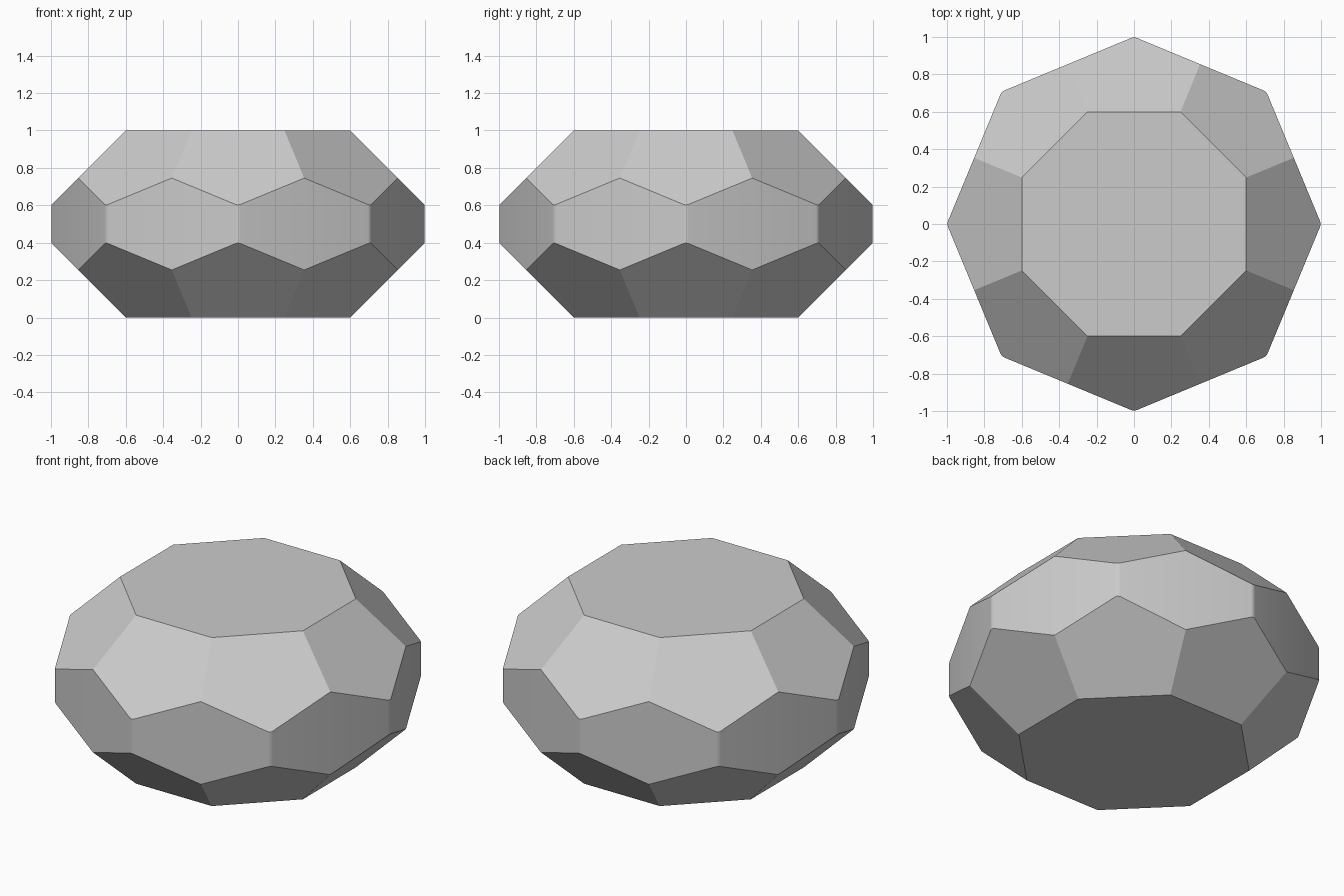
import bpy, bmesh, math
from mathutils import Vector

cube = bpy.data.objects.get("Cube")
if cube:
    bpy.data.objects.remove(cube, do_unlink=True)

SIDES = 8
HEIGHT = 1.0
CUT = 0.6            # how far out the flat top reaches

stone = bpy.data.materials.new("grey stone")
stone.use_nodes = True
grey = (0.6, 0.6, 0.6, 1)
stone.diffuse_color = grey
stone.node_tree.nodes["Principled BSDF"].inputs["Base Color"].default_value = grey

# Octagonal drum with corners on the axes
bm = bmesh.new()
bmesh.ops.create_cone(bm, cap_ends=True, segments=SIDES, radius1=1.001,
                      radius2=1.001, depth=HEIGHT)
bmesh.ops.translate(bm, verts=bm.verts, vec=(0, 0, HEIGHT / 2))

# Slightly rounded upright edges
upright = [e for e in bm.edges if abs(e.verts[0].co.z - e.verts[1].co.z) > 0.5]
bmesh.ops.bevel(bm, geom=upright, offset=0.015, segments=3, profile=0.5,
                affect='EDGES')

# Slice a sloping facet off every corner, above and below
for i in range(SIDES):
    a = math.tau * i / SIDES
    for up, level in ((1, HEIGHT), (-1, 0)):
        normal = Vector((math.cos(a), math.sin(a), up))
        point = Vector((CUT * math.cos(a), CUT * math.sin(a), level))
        bmesh.ops.bisect_plane(bm, geom=bm.verts[:] + bm.edges[:] + bm.faces[:],
                               dist=1e-5, plane_co=point, plane_no=normal,
                               clear_outer=True)
        rim = [e for e in bm.edges if e.is_boundary]
        bmesh.ops.holes_fill(bm, edges=rim, sides=0)
bmesh.ops.remove_doubles(bm, verts=bm.verts, dist=1e-4)
bmesh.ops.recalc_face_normals(bm, faces=bm.faces)

mesh = bpy.data.meshes.new("faceted_stone")
bm.to_mesh(mesh)
bm.free()
mesh.materials.append(stone)
gem = bpy.data.objects.new("faceted_stone", mesh)
bpy.context.collection.objects.link(gem)

# Smooth only the rounded upright edges
bpy.ops.object.select_all(action='DESELECT')
gem.select_set(True)
bpy.context.view_layer.objects.active = gem
bpy.ops.object.shade_smooth_by_angle(angle=math.radians(18))
